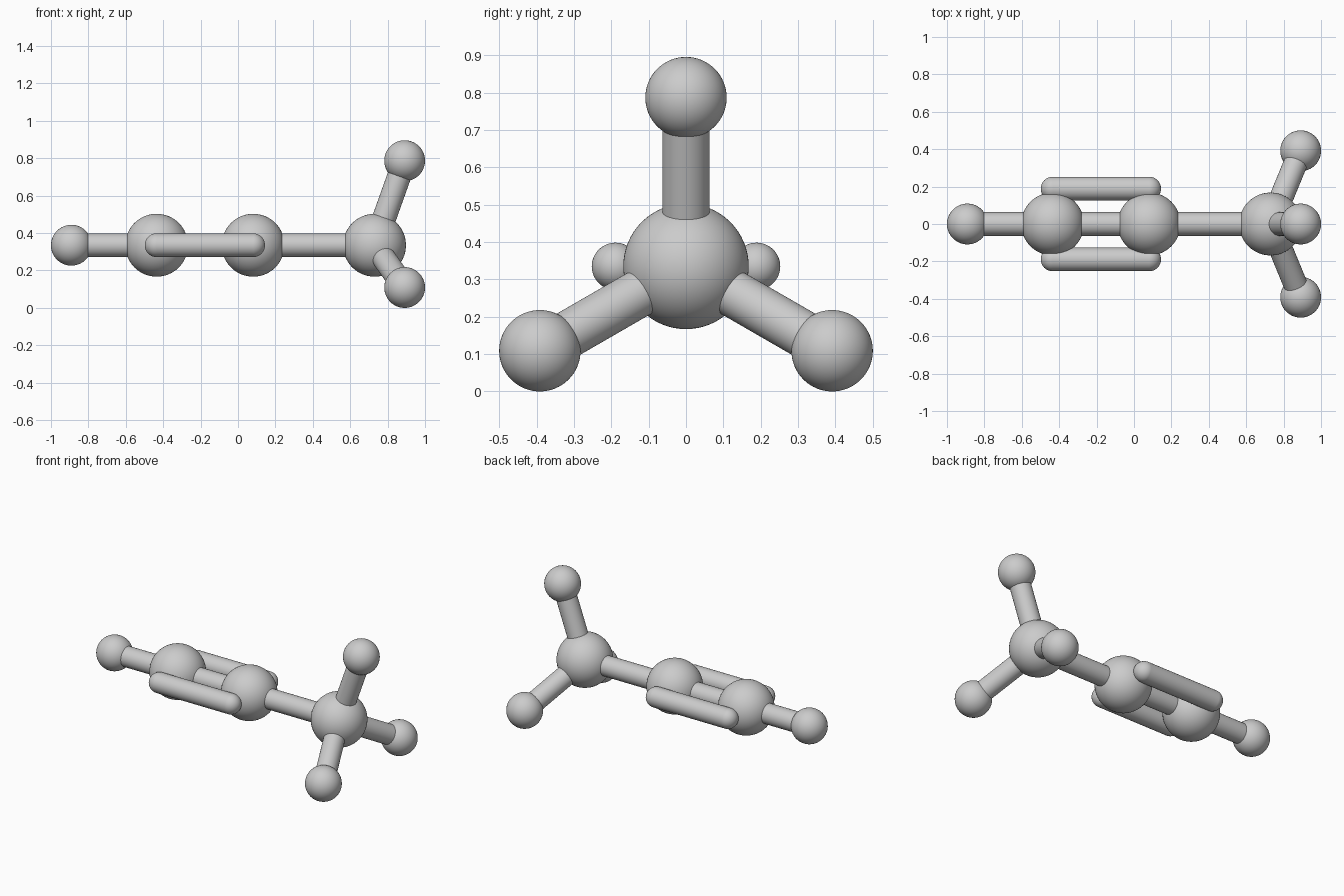
import bpy
from math import sin, cos, radians
from mathutils import Vector

if "Cube" in bpy.data.objects:
    bpy.data.objects.remove(bpy.data.objects["Cube"])

Z = 0.335                      # height of the molecule axis
BIG, SMALL, ROD = 0.168, 0.109, 0.0635


def ball(name, centre, radius, segments=64, rings=32):
    bpy.ops.mesh.primitive_uv_sphere_add(segments=segments, ring_count=rings,
                                         radius=radius, location=centre)
    obj = bpy.context.object
    obj.name = name
    bpy.ops.object.shade_smooth()
    return obj


def rod(name, a, b):
    a, b = Vector(a), Vector(b)
    bpy.ops.mesh.primitive_cylinder_add(vertices=48, radius=ROD, depth=(b - a).length,
                                        location=(a + b) / 2)
    obj = bpy.context.object
    obj.name = name
    obj.rotation_euler = (b - a).to_track_quat('Z', 'Y').to_euler()
    bpy.ops.object.shade_smooth_by_angle()
    return obj


# Chain of atoms along x
end_h = (-0.891, 0, Z)
c1, c2, c3 = (-0.435, 0, Z), (0.081, 0, Z), (0.73, 0, Z)
ball("end_small_atom", end_h, SMALL)
for i, c in enumerate((c1, c2, c3), 1):
    ball(f"large_atom_{i}", c, BIG)

# Single bonds along the chain, plus the middle of the triple bond
rod("end_bond", end_h, c1)
rod("triple_bond_middle", c1, c2)
rod("chain_bond", c2, c3)

# Outer round-ended rods of the triple bond
for side, y in (("front", -0.189), ("back", 0.189)):
    a, b = (c1[0], y, Z), (c2[0], y, Z)
    parts = [rod(f"triple_bond_{side}", a, b),
             ball("cap_a", a, ROD, 48, 24), ball("cap_b", b, ROD, 48, 24)]
    bpy.ops.object.select_all(action='DESELECT')
    for p in parts:
        p.select_set(True)
    bpy.context.view_layer.objects.active = parts[0]
    bpy.ops.object.join()

# Three small atoms fanned round the axis at the right end
for i in range(3):
    t = radians(90 + 120 * i)
    h = (0.891, 0.452 * cos(t), Z + 0.452 * sin(t))
    ball(f"fan_small_atom_{i + 1}", h, SMALL)
    rod(f"fan_bond_{i + 1}", c3, h)
